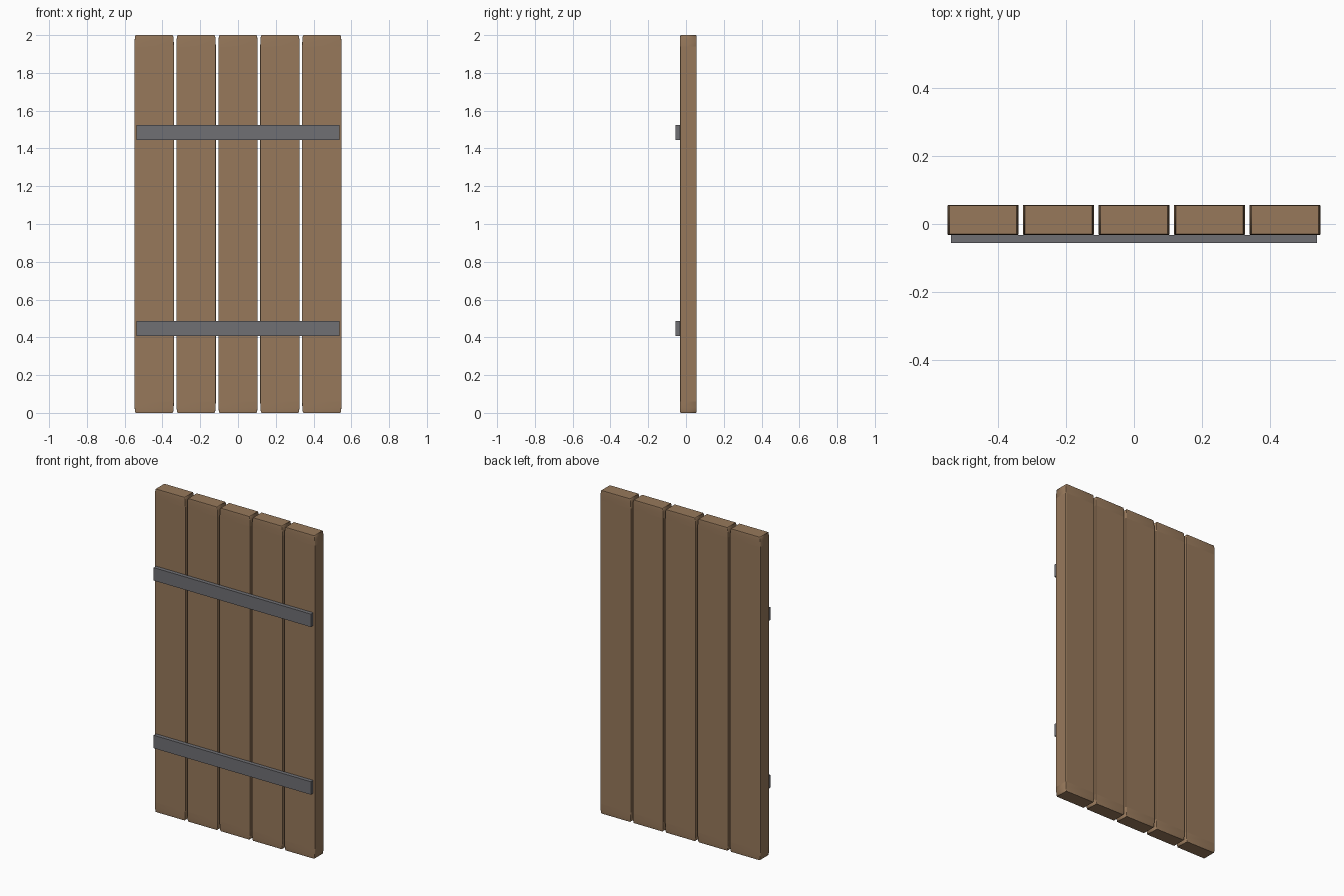
import bpy
import math

if "Cube" in bpy.data.objects:
    bpy.data.objects.remove(bpy.data.objects["Cube"])


def material(name, color):
    mat = bpy.data.materials.new(name)
    mat.diffuse_color = color
    mat.use_nodes = True
    mat.node_tree.nodes["Principled BSDF"].inputs["Base Color"].default_value = mat.diffuse_color
    return mat


def box(name, center, size, mat):
    bpy.ops.mesh.primitive_cube_add(size=1, location=center)
    obj = bpy.context.object
    obj.name = name
    obj.scale = size
    obj.data.materials.append(mat)
    return obj


wood = material("wood", (0.31, 0.19, 0.105, 1))
iron = material("iron", (0.16, 0.16, 0.175, 1))

# Vertical planks; the bevel follows the object scale, so it is long at the ends
for i in range(5):
    plank = box(f"plank_{i + 1}", ((i - 2) * 0.222, 0.012, 1.0), (0.209, 0.089, 2.0), wood)
    bevel = plank.modifiers.new("rounded_edges", 'BEVEL')
    bevel.width = 0.03
    bevel.segments = 3
    bpy.ops.object.shade_smooth_by_angle(angle=math.radians(30))

# Horizontal metal straps on the front
for name, z in (("lower_strap", 0.446), ("upper_strap", 1.484)):
    box(name, (0, -0.0443, z), (1.076, 0.0244, 0.08), iron)
